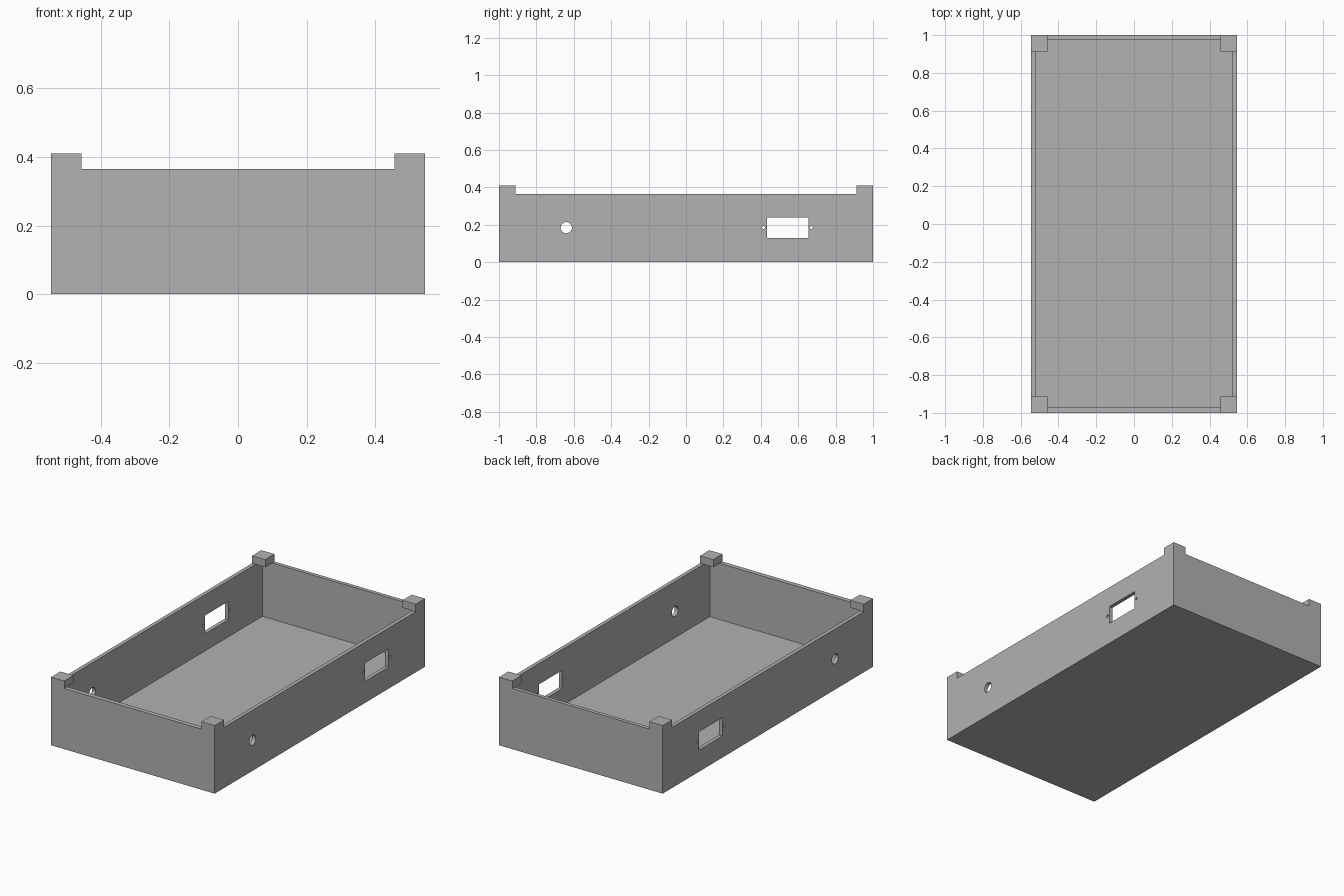
import bpy
import bmesh
from math import pi
from mathutils import Matrix

if "Cube" in bpy.data.objects:
    bpy.data.objects.remove(bpy.data.objects["Cube"])

HX, HY = 0.545, 1.0          # outer half sizes
RIM, TOP = 0.365, 0.41       # wall height, corner block height
IX, IYF, IYB = 0.522, -0.972, 0.977   # inner wall faces
FLOOR, BLOCK = 0.027, 0.088

grey = bpy.data.materials.new("grey plastic")
grey.diffuse_color = (0.445, 0.445, 0.445, 1)
grey.use_nodes = True
grey.node_tree.nodes["Principled BSDF"].inputs["Base Color"].default_value = grey.diffuse_color


def add_object(name, bm):
    mesh = bpy.data.meshes.new(name)
    bm.to_mesh(mesh)
    bm.free()
    mesh.materials.append(grey)
    obj = bpy.data.objects.new(name, mesh)
    bpy.context.collection.objects.link(obj)
    return obj


def box(name, lo, hi):
    bm = bmesh.new()
    size = [b - a for a, b in zip(lo, hi)]
    mid = [(a + b) / 2 for a, b in zip(lo, hi)]
    bmesh.ops.create_cube(bm, size=1, matrix=Matrix.Translation(mid) @ Matrix.Diagonal((*size, 1)))
    return add_object(name, bm)


def rod(name, y, z, radius, sides):
    bm = bmesh.new()
    place = Matrix.Translation((0, y, z)) @ Matrix.Rotation(pi / 2, 4, 'Y')
    bmesh.ops.create_cone(bm, cap_ends=True, segments=sides, radius1=radius,
                          radius2=radius, depth=1.4, matrix=place)
    return add_object(name, bm)


def combine(target, other, operation):
    mod = target.modifiers.new(other.name, 'BOOLEAN')
    mod.operation, mod.solver, mod.object = operation, 'EXACT', other
    other.hide_render = True
    helpers.append(other)


helpers = []

# Open tray
tray = box("enclosure_tray", (-HX, -HY, 0), (HX, HY, RIM))
combine(tray, box("cavity_cutter", (-IX, IYF, FLOOR), (IX, IYB, 0.6)), 'DIFFERENCE')

# Corner blocks resting on the rim and overhanging the cavity
for sx in (-1, 1):
    for sy in (-1, 1):
        xs = sorted((sx * HX, sx * (HX - BLOCK)))
        ys = sorted((sy * HY, sy * (HY - BLOCK)))
        block = box("corner_block", (xs[0], ys[0], RIM), (xs[1], ys[1], TOP))
        combine(tray, block, 'UNION')

# Openings through both long walls: connector window, screw holes, cable hole
combine(tray, box("window_cutter", (-0.7, 0.432, 0.13), (0.7, 0.655, 0.24)), 'DIFFERENCE')
for y, radius, sides in ((0.415, 0.008, 16), (0.67, 0.008, 16), (-0.64, 0.03, 32)):
    combine(tray, rod("hole_cutter", y, 0.185, radius, sides), 'DIFFERENCE')

# Bake the booleans, then merge flat faces and drop the helpers
depsgraph = bpy.context.evaluated_depsgraph_get()
baked = bpy.data.meshes.new_from_object(tray.evaluated_get(depsgraph))
tray.modifiers.clear()
tray.data = baked
bm = bmesh.new()
bm.from_mesh(baked)
bmesh.ops.remove_doubles(bm, verts=bm.verts, dist=0.0001)
bmesh.ops.dissolve_limit(bm, angle_limit=0.01, verts=bm.verts, edges=bm.edges)
bm.to_mesh(baked)
bm.free()
for helper in helpers:
    bpy.data.objects.remove(helper)

# Smooth only the round holes
bpy.context.view_layer.objects.active = tray
tray.select_set(True)
bpy.ops.object.shade_smooth_by_angle(angle=0.5)
